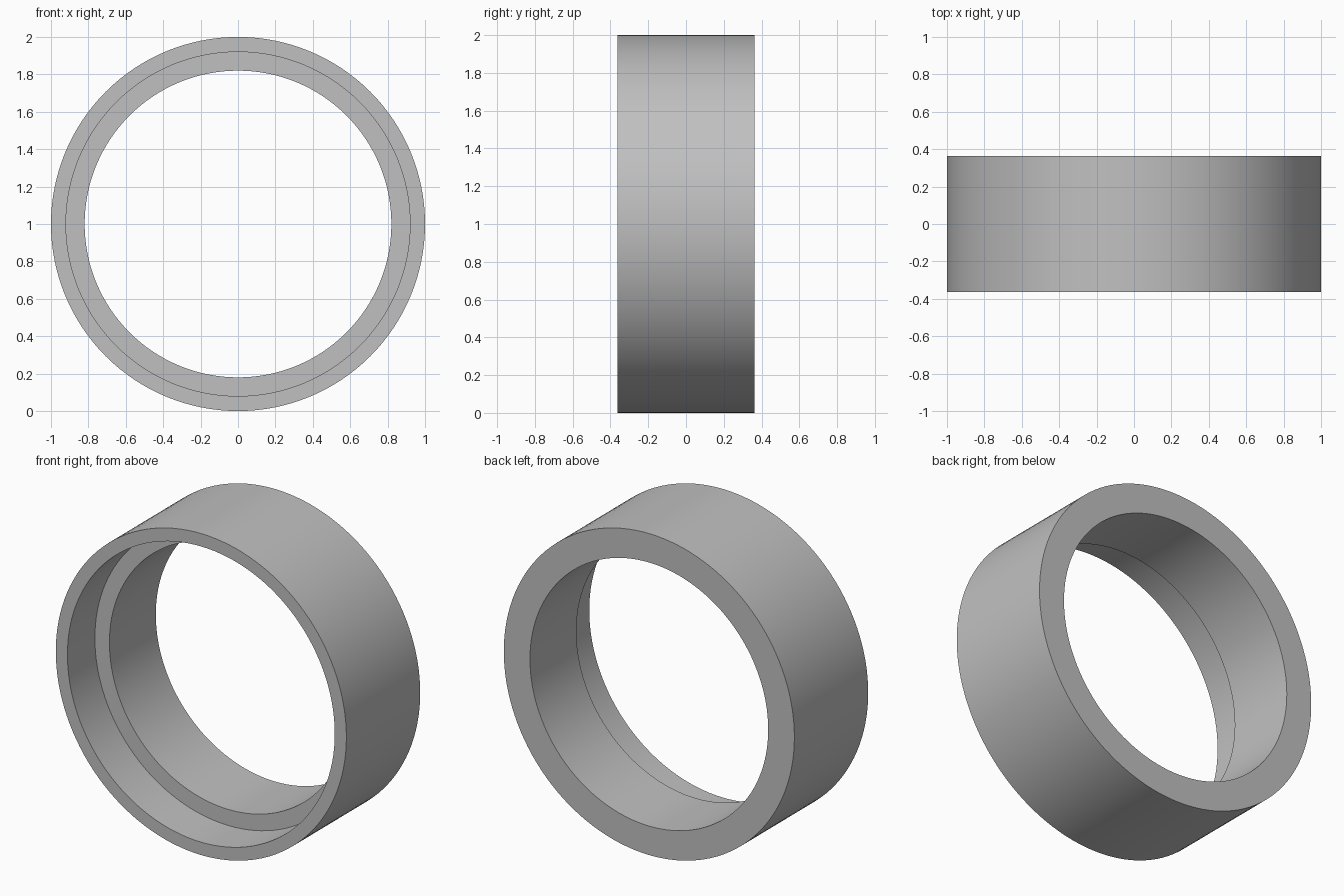
import bpy
import math
from mathutils import Matrix, Vector
import bmesh

cube = bpy.data.objects.get("Cube")
if cube:
    bpy.data.objects.remove(cube, do_unlink=True)

SEGMENTS = 128
HALF_WIDTH = 0.363
OUTER, RECESS, BORE = 1.0, 0.92, 0.82
STEP_Y = -HALF_WIDTH + 0.27

# Plain grey material
grey = bpy.data.materials.new("plain grey")
grey.use_nodes = True
colour = (0.53, 0.53, 0.53, 1.0)
grey.diffuse_color = colour
grey.node_tree.nodes["Principled BSDF"].inputs["Base Color"].default_value = colour

# Closed wall section (radius, y): outer wall, back rim, bore, step, front recess
section = [
    (OUTER, -HALF_WIDTH), (OUTER, HALF_WIDTH),
    (BORE, HALF_WIDTH), (BORE, STEP_Y),
    (RECESS, STEP_Y), (RECESS, -HALF_WIDTH),
]

# Sweep the section around the ring axis
bm = bmesh.new()
verts = [bm.verts.new((r, y, 0)) for r, y in section]
edges = [bm.edges.new((a, b)) for a, b in zip(verts, verts[1:] + verts[:1])]
bmesh.ops.spin(bm, geom=verts + edges, cent=(0, 0, 0), axis=(0, 1, 0),
               angle=math.tau, steps=SEGMENTS, use_merge=True)
bmesh.ops.remove_doubles(bm, verts=bm.verts, dist=0.0001)
bmesh.ops.recalc_face_normals(bm, faces=bm.faces)
bmesh.ops.transform(bm, matrix=Matrix.Translation(Vector((0, 0, OUTER))), verts=bm.verts)

mesh = bpy.data.meshes.new("stepped_ring")
bm.to_mesh(mesh)
bm.free()
mesh.materials.append(grey)
ring = bpy.data.objects.new("stepped_ring", mesh)
bpy.context.collection.objects.link(ring)

# Smooth walls with crisp rims
bpy.context.view_layer.objects.active = ring
ring.select_set(True)
bpy.ops.object.shade_smooth_by_angle(angle=math.radians(30))
